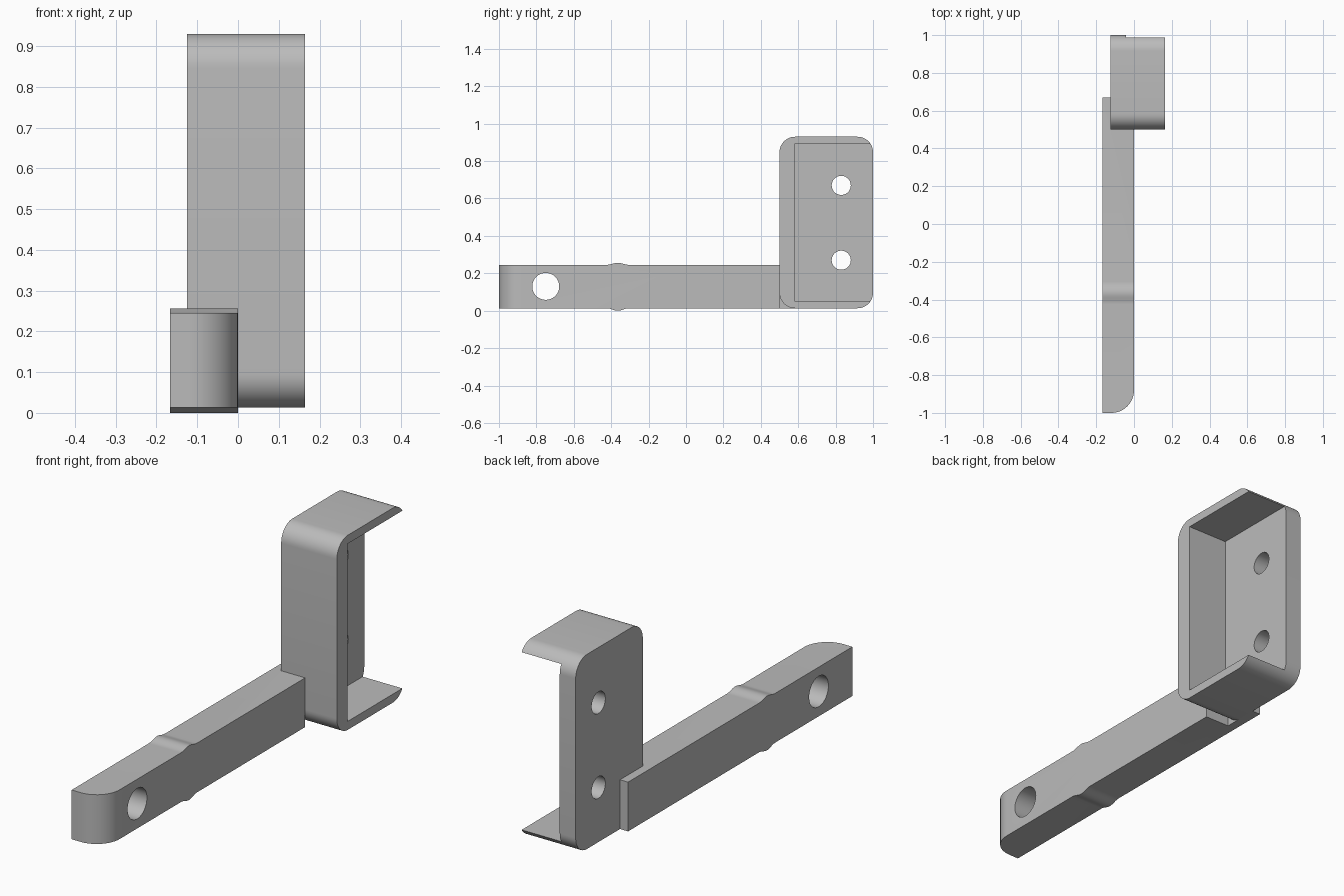
import bpy, bmesh
from math import cos, sin, pi, radians
from mathutils import Vector

cube = bpy.data.objects.get("Cube")
if cube:
    bpy.data.objects.remove(cube, do_unlink=True)

grey = bpy.data.materials.new("plain grey")
grey.use_nodes = True
grey.diffuse_color = (0.5, 0.5, 0.5, 1)
grey.node_tree.nodes["Principled BSDF"].inputs["Base Color"].default_value = (0.5, 0.5, 0.5, 1)


def arc(cx, cy, r, start, end, steps=12):
    angles = [radians(start + (end - start) * i / steps) for i in range(steps + 1)]
    return [(cx + r * cos(a), cy + r * sin(a)) for a in angles]


def extrude(name, outline, low, high, axis):
    """Extrude an outline along x (outline in y, z) or along z (outline in x, y)."""
    bm = bmesh.new()
    place = (lambda p: (low, *p)) if axis == "x" else (lambda p: (*p, low))
    face = bm.faces.new([bm.verts.new(place(p)) for p in outline])
    result = bmesh.ops.extrude_face_region(bm, geom=[face])
    moved = [g for g in result["geom"] if isinstance(g, bmesh.types.BMVert)]
    step = Vector((high - low, 0, 0)) if axis == "x" else Vector((0, 0, high - low))
    bmesh.ops.translate(bm, verts=moved, vec=step)
    bmesh.ops.recalc_face_normals(bm, faces=bm.faces)
    mesh = bpy.data.meshes.new(name)
    bm.to_mesh(mesh)
    bm.free()
    mesh.materials.append(grey)
    obj = bpy.data.objects.new(name, mesh)
    bpy.context.collection.objects.link(obj)
    return obj


def select(obj):
    bpy.ops.object.select_all(action="DESELECT")
    obj.select_set(True)
    bpy.context.view_layer.objects.active = obj


def combine(obj, tool, operation="DIFFERENCE"):
    tool.hide_render = True
    mod = obj.modifiers.new("cut", "BOOLEAN")
    mod.operation, mod.solver, mod.object = operation, "EXACT", tool
    select(obj)
    bpy.ops.object.modifier_apply(modifier=mod.name)
    bpy.data.objects.remove(tool, do_unlink=True)


def drill(obj, y, z, r):
    combine(obj, extrude("drill", arc(y, z, r, 0, 352.5, 47), -0.5, 0.5, "x"))


# Bracket: rounded block, opened towards the left and the back
r, front, back, bottom, top = 0.083, 0.5, 1.0, 0.013, 0.93
outline = (arc(back - r, top - r, r, 0, 90) + arc(front + r, top - r, r, 90, 180)
           + arc(front + r, bottom + r, r, 180, 270) + arc(back - r, bottom + r, r, 270, 360))
bracket = extrude("bracket", outline, -0.125, 0.165, "x")
pocket = [(0.58, 0.053), (1.2, 0.053), (1.2, 0.89), (0.58, 0.89)]
combine(bracket, extrude("pocket", pocket, -0.042, 0.5, "x"))
for z in (0.27, 0.67):
    drill(bracket, 0.83, z, 0.051)

# Arm: side profile with a small rounded bump above and below
bump = [(-0.365 + 0.06 * t / 8, 0.0065 * (1 + cos(pi * t / 8))) for t in range(-8, 9)]
lower = [(y, 0.013 - h) for y, h in bump]
upper = [(y, 0.245 + h * 0.85) for y, h in reversed(bump)]
side = [(-1, 0.013)] + lower + [(0.67, 0.013), (0.67, 0.245)] + upper + [(-1, 0.245)]
arm = extrude("arm", side, -0.167, 0, "x")

# Rounded front corner and the thin tongue lying along the bracket
plan = [(-0.3, -1.0)] + arc(-0.12, -0.88, 0.12, 270, 360) + [
    (0, 0.5), (-0.125, 0.5), (-0.125, 0.8), (-0.3, 0.8)]
combine(arm, extrude("plan", plan, -0.2, 0.5, "z"), "INTERSECT")
drill(arm, -0.75, 0.13, 0.072)

for obj in (bracket, arm):
    select(obj)
    bpy.ops.object.shade_smooth_by_angle(angle=radians(30))
